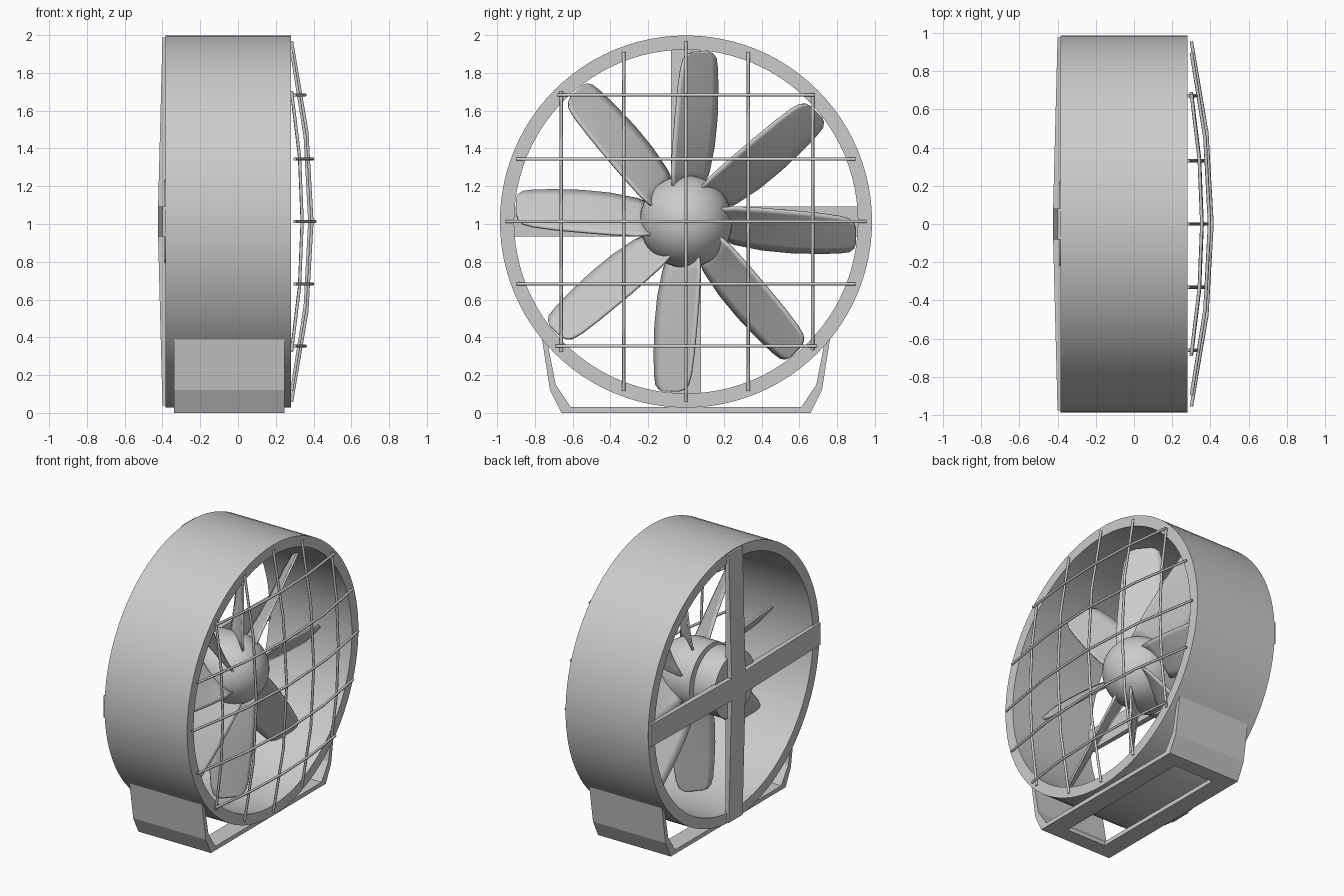
import bpy, bmesh, math
from mathutils import Matrix, Vector

if "Cube" in bpy.data.objects:
    bpy.data.objects.remove(bpy.data.objects["Cube"])

CZ = 1.013          # height of the fan axis
R_OUT, R_IN = 0.985, 0.91


def add_object(name, bm, smooth=None):
    bmesh.ops.recalc_face_normals(bm, faces=bm.faces)
    me = bpy.data.meshes.new(name)
    bm.to_mesh(me)
    bm.free()
    ob = bpy.data.objects.new(name, me)
    bpy.context.collection.objects.link(ob)
    if smooth:
        bpy.ops.object.select_all(action='DESELECT')
        bpy.context.view_layer.objects.active = ob
        ob.select_set(True)
        bpy.ops.object.shade_smooth_by_angle(angle=math.radians(smooth))
    return ob


def lathe(name, profile, steps, closed=False, smooth=35):
    """Spin an (x, radius) profile around the fan axis."""
    bm = bmesh.new()
    vs = [bm.verts.new((x, 0, CZ + r)) for x, r in profile]
    pairs = list(zip(vs, vs[1:])) + ([(vs[-1], vs[0])] if closed else [])
    es = [bm.edges.new(p) for p in pairs]
    bmesh.ops.spin(bm, geom=vs + es, cent=(0, 0, CZ), axis=(1, 0, 0),
                   angle=math.tau, steps=steps, use_duplicate=False)
    bmesh.ops.remove_doubles(bm, verts=bm.verts, dist=1e-4)
    return add_object(name, bm, smooth)


def prism(bm, outline, axis_vec):
    """Extrude a closed outline of 3D points along a vector."""
    f = bm.faces.new([bm.verts.new(p) for p in outline])
    ext = bmesh.ops.extrude_face_region(bm, geom=[f])
    bmesh.ops.translate(bm, vec=axis_vec,
                        verts=[g for g in ext['geom'] if isinstance(g, bmesh.types.BMVert)])


def box(bm, lo, hi):
    prism(bm, [(lo[0], lo[1], lo[2]), (hi[0], lo[1], lo[2]),
               (hi[0], hi[1], lo[2]), (lo[0], hi[1], lo[2])], (0, 0, hi[2] - lo[2]))


# Round housing
lathe("housing_ring", [(-0.385, R_IN), (-0.385, R_OUT), (0.28, R_OUT), (0.28, R_IN)],
      96, closed=True)

# Hub with domed nose, shaft and motor
dome = [(-0.05 + 0.25 * math.sin(a), 0.245 * math.cos(a))
        for a in (math.radians(90 - 9 * i) for i in range(11))]
lathe("hub", dome + [(-0.2, 0.245), (-0.2, 0)], 48)
lathe("shaft", [(-0.24, 0.12), (-0.19, 0.12)], 32)
lathe("motor", [(-0.225, 0), (-0.225, 0.235), (-0.39, 0.235), (-0.39, 0)], 48)

# Fan blades: stations of (radius, leading offset, trailing offset, half depth in x)
stations = [(0.18, 0.07, -0.09, 0.11), (0.26, 0.075, -0.12, 0.11),
            (0.40, 0.068, -0.148, 0.107), (0.55, 0.056, -0.163, 0.10),
            (0.70, 0.042, -0.167, 0.09), (0.81, 0.027, -0.165, 0.082),
            (0.865, 0.012, -0.158, 0.07), (0.89, -0.012, -0.14, 0.055),
            (0.90, -0.04, -0.115, 0.032)]
N = 8
for k in range(8):
    bm = bmesh.new()
    rows = []
    for r, lead, trail, dx in stations:
        row = []
        for i in range(N + 1):
            u = i / N
            bulge = 0.1 * math.hypot(lead - trail, 2 * dx) * 4 * u * (1 - u)
            row.append(bm.verts.new((dx * (1 - 2 * u) + bulge * 0.7 - 0.02, r,
                                     lead + (trail - lead) * u + bulge * 0.7)))
        rows.append(row)
    for a, b in zip(rows, rows[1:]):
        for i in range(N):
            bm.faces.new((a[i], a[i + 1], b[i + 1], b[i]))
    bmesh.ops.transform(bm, verts=bm.verts, matrix=Matrix.Translation((0, 0, CZ))
                        @ Matrix.Rotation(k * math.tau / 8, 4, 'X'))
    ob = add_object(f"blade_{k + 1}", bm, 35)
    sol = ob.modifiers.new("thickness", 'SOLIDIFY')
    sol.thickness = 0.014
    sol.offset = 0

# Bowed cross bars at the back
for name, angle in (("back_bar_vertical", 90), ("back_bar_horizontal", 0)):
    bm = bmesh.new()
    prism(bm, [(-0.375, -0.975, -0.08), (-0.40, -0.975, -0.08), (-0.423, -0.08, -0.08),
               (-0.423, 0.08, -0.08), (-0.40, 0.975, -0.08), (-0.375, 0.975, -0.08)],
          (0, 0, 0.16))
    bmesh.ops.transform(bm, verts=bm.verts, matrix=Matrix.Translation((0, 0, CZ))
                        @ Matrix.Rotation(math.radians(angle), 4, 'X'))
    add_object(name, bm)

# Domed wire grille on the front
for name, vertical in (("grille_horizontal", False), ("grille_vertical", True)):
    cu = bpy.data.curves.new(name, 'CURVE')
    cu.dimensions = '3D'
    cu.bevel_depth = 0.009
    cu.bevel_resolution = 1
    cu.use_fill_caps = True
    for off in (-0.66, -0.33, 0, 0.33, 0.67):
        half = math.sqrt(0.955 ** 2 - off ** 2)
        sp = cu.splines.new('POLY')
        sp.points.add(4)
        for i, p in enumerate(sp.points):
            s = half * (i - 2) / 2
            x = 0.284 + 0.108 * (1 - (s * s + off * off) / 0.955 ** 2)
            if vertical:
                p.co = (x, off, CZ + s, 1)
            else:
                p.co = (x + 0.016, s, CZ + off, 1)
    ob = bpy.data.objects.new(name, cu)
    bpy.context.collection.objects.link(ob)

# Stand: bent side plates
X0, X1 = -0.34, 0.245
for name, s in (("stand_side_right", 1), ("stand_side_left", -1)):
    bm = bmesh.new()
    prism(bm, [(X0, s * y, z) for y, z in
               [(0.66, 0), (0.72, 0.12), (0.762, 0.39), (0.73, 0.355),
                (0.69, 0.15), (0.61, 0.03), (0.61, 0)]], (X1 - X0, 0, 0))
    add_object(name, bm)

# Stand: base frame with a rectangular opening
bm = bmesh.new()
for s in (-1, 1):
    box(bm, (X0, min(s * 0.55, s * 0.61), 0), (X1, max(s * 0.55, s * 0.61), 0.03))
box(bm, (X0, -0.55, 0), (-0.21, 0.55, 0.03))
box(bm, (0.11, -0.55, 0), (X1, 0.55, 0.03))
add_object("stand_base", bm)
